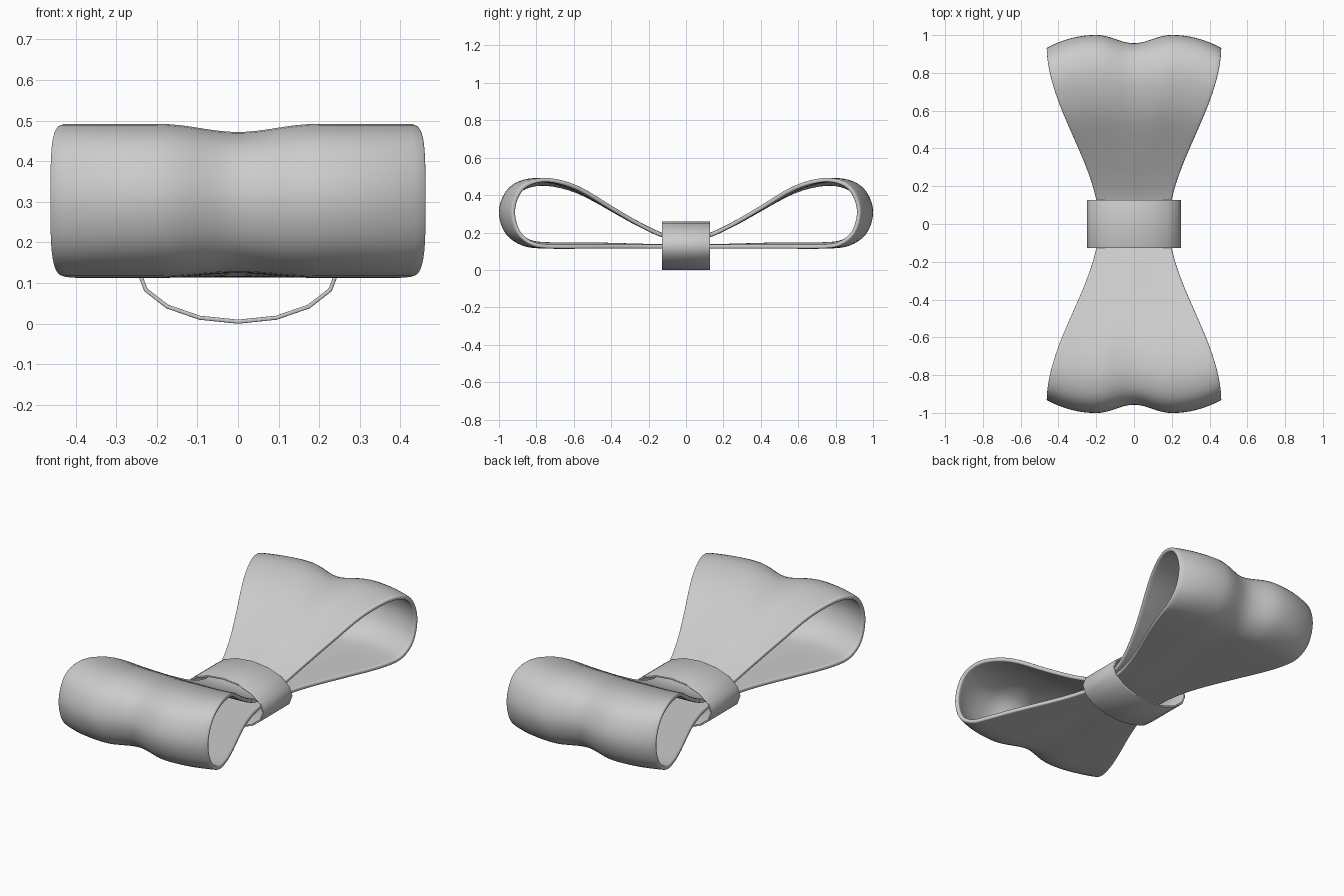
import bpy, bmesh, math

if "Cube" in bpy.data.objects:
    bpy.data.objects.remove(bpy.data.objects["Cube"])

def smooth(t):
    t = max(0.0, min(1.0, t))
    return t * t * (3 - 2 * t)

def catmull(pts, n):
    """Closed smooth curve through pts, n samples per span."""
    out, m = [], len(pts)
    for i in range(m):
        a, b, c, d = (pts[(i + k) % m] for k in (-1, 0, 1, 2))
        for s in range(n):
            t = s / n
            out.append(tuple(0.5 * (2 * q + (r - p) * t + (2 * p - 5 * q + 4 * r - w) * t * t
                                    + (3 * q - p - 3 * r + w) * t ** 3)
                             for p, q, r, w in zip(a, b, c, d)))
    return out

def finish(name, bm, thick, offset, bevel):
    bmesh.ops.recalc_face_normals(bm, faces=bm.faces)
    me = bpy.data.meshes.new(name)
    bm.to_mesh(me)
    bm.free()
    ob = bpy.data.objects.new(name, me)
    bpy.context.collection.objects.link(ob)
    so = ob.modifiers.new("thickness", 'SOLIDIFY')
    so.thickness, so.offset = thick, offset
    be = ob.modifiers.new("soft_edge", 'BEVEL')
    be.width, be.segments, be.limit_method = bevel, 2, 'ANGLE'
    be.angle_limit = math.radians(50)
    bpy.ops.object.select_all(action='DESELECT')
    ob.select_set(True)
    bpy.context.view_layer.objects.active = ob
    bpy.ops.object.shade_smooth_by_angle(angle=math.radians(40))
    return ob

def grid(rows):
    """Skin rows of points, closed along the row direction."""
    bm = bmesh.new()
    vs = [[bm.verts.new(p) for p in r] for r in rows]
    for i in range(len(vs)):
        a, b = vs[i], vs[(i + 1) % len(vs)]
        for j in range(len(a) - 1):
            bm.faces.new((a[j], a[j + 1], b[j + 1], b[j]))
    return bm

# Ribbon: one loop profile (side view), mirrored in y, flaring to the ends
half = [(0.25, 0.125), (0.5, 0.125), (0.75, 0.125), (0.87, 0.14), (0.955, 0.2),
        (0.99, 0.305), (0.96, 0.405), (0.89, 0.463), (0.77, 0.48), (0.6, 0.437),
        (0.4, 0.325), (0.25, 0.242), (0.12, 0.183)]
profile = catmull([(0, 0.125)] + half + [(0, 0.16)] + [(-y, z) for y, z in reversed(half)], 4)
N = 32
rows = []
for y0, z0 in profile:
    row = []
    for j in range(N + 1):
        v = 2 * j / N - 1
        x = abs(v) * 0.46
        crease = 0.5 * (1 + math.cos(math.pi * min(x / 0.2, 1)))
        pull = 0.045 * crease + 0.07 * (max(0, x - 0.2) / 0.26) ** 2
        y = y0 - math.copysign(pull * y0 * y0, y0)
        width = 0.185 + 0.275 * smooth(abs(y) / 0.93)
        side = max(-1, min(1, (z0 - 0.3) / 0.18))
        z = z0 - (0.02 if side > 0 else 0.012) * side * crease * smooth(abs(y0) / 0.6)
        row.append((v * width, y, z))
    rows.append(row)
finish("bow_ribbon", grid(rows), 0.022, 0, 0.007)

# Centre band: 16-sided oval ring
ring = []
for i in range(16):
    a = 2 * math.pi * i / 16
    ring.append([(0.25 * math.sin(a), y, 0.13 - 0.13 * math.cos(a)) for y in (-0.128, 0.128)])
finish("centre_band", grid(ring), 0.01, -1, 0.003)
